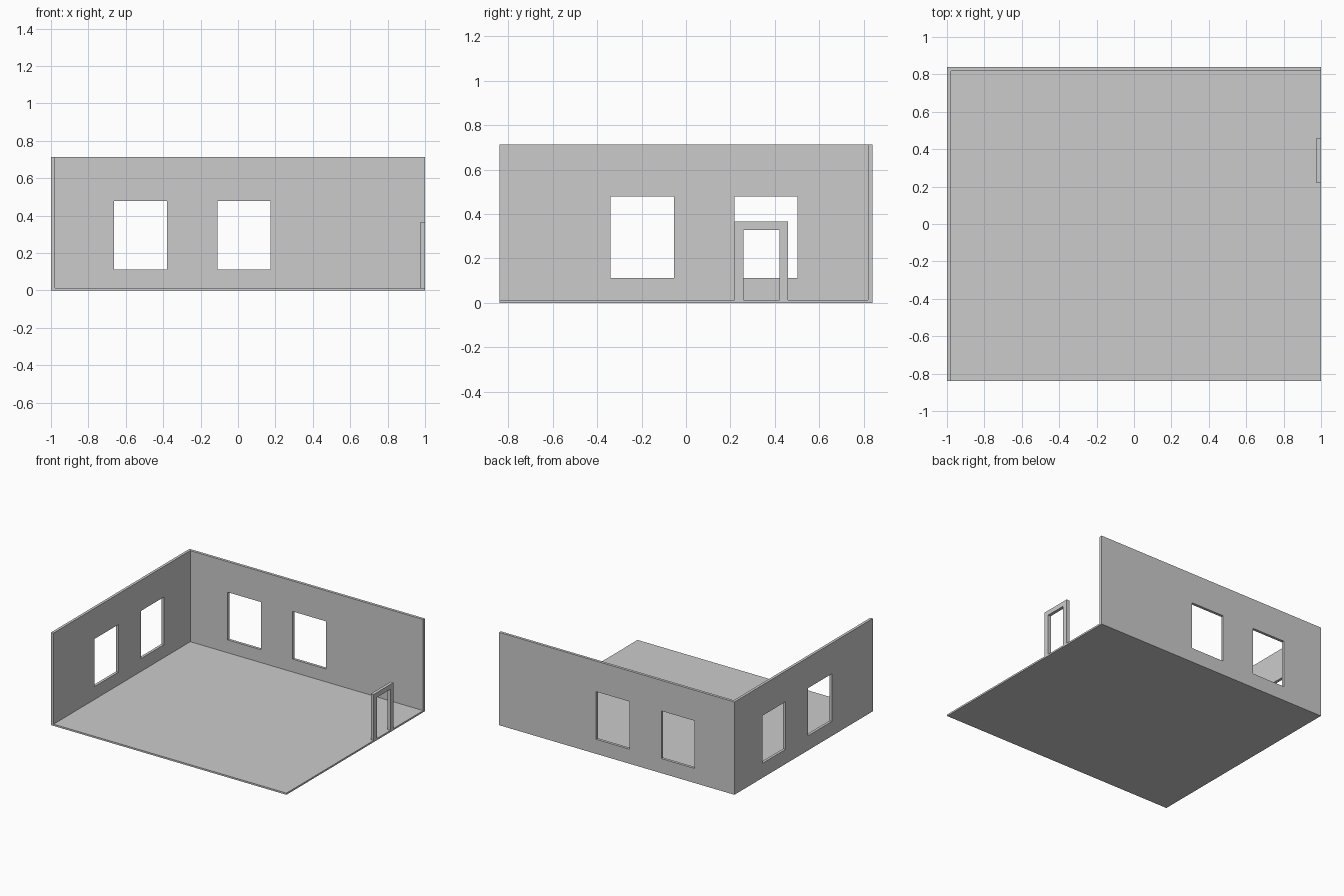
import bpy
import bmesh

if "Cube" in bpy.data.objects:
    bpy.data.objects.remove(bpy.data.objects["Cube"])

HX, HY, H = 1.0, 0.84, 0.713      # half width, half depth, height
WALL, FLOOR = 0.021, 0.013        # wall and floor thickness
SILL, HEAD = 0.112, 0.478         # window bottom and top


def box(name, lo, hi):
    """Axis-aligned box between two corners."""
    mesh = bpy.data.meshes.new(name)
    bm = bmesh.new()
    bmesh.ops.create_cube(bm, size=1)
    for v in bm.verts:
        v.co = [hi[i] if v.co[i] > 0 else lo[i] for i in range(3)]
    bm.to_mesh(mesh)
    bm.free()
    obj = bpy.data.objects.new(name, mesh)
    bpy.context.collection.objects.link(obj)
    return obj


def cut(target, lo, hi):
    """Subtract a box from the target, then discard the cutter."""
    cutter = box("cutter", lo, hi)
    cutter.hide_render = True
    mod = target.modifiers.new("cut", 'BOOLEAN')
    mod.operation = 'DIFFERENCE'
    mod.solver = 'EXACT'
    mod.object = cutter
    bpy.context.view_layer.objects.active = target
    bpy.ops.object.modifier_apply(modifier=mod.name)
    bpy.data.objects.remove(cutter)


# Floor with left and back walls, open at the front, right and top
room = box("room_shell", (-HX, -HY, 0), (HX, HY, H))
cut(room, (-HX + WALL, -HY - 0.1, FLOOR), (HX + 0.1, HY - WALL, H + 0.1))

# Back wall windows
for x0, x1 in ((-0.662, -0.379), (-0.109, 0.175)):
    cut(room, (x0, HY - 0.1, SILL), (x1, HY + 0.1, HEAD))

# Left wall windows
for y0, y1 in ((-0.341, -0.055), (0.218, 0.501)):
    cut(room, (-HX - 0.1, y0, SILL), (-HX + 0.1, y1, HEAD))

# Free-standing door frame on the right edge of the floor
door = box("door_frame", (0.976, 0.218, FLOOR), (HX, 0.46, 0.366))
cut(door, (0.9, 0.258, -0.1), (HX + 0.1, 0.42, 0.329))
